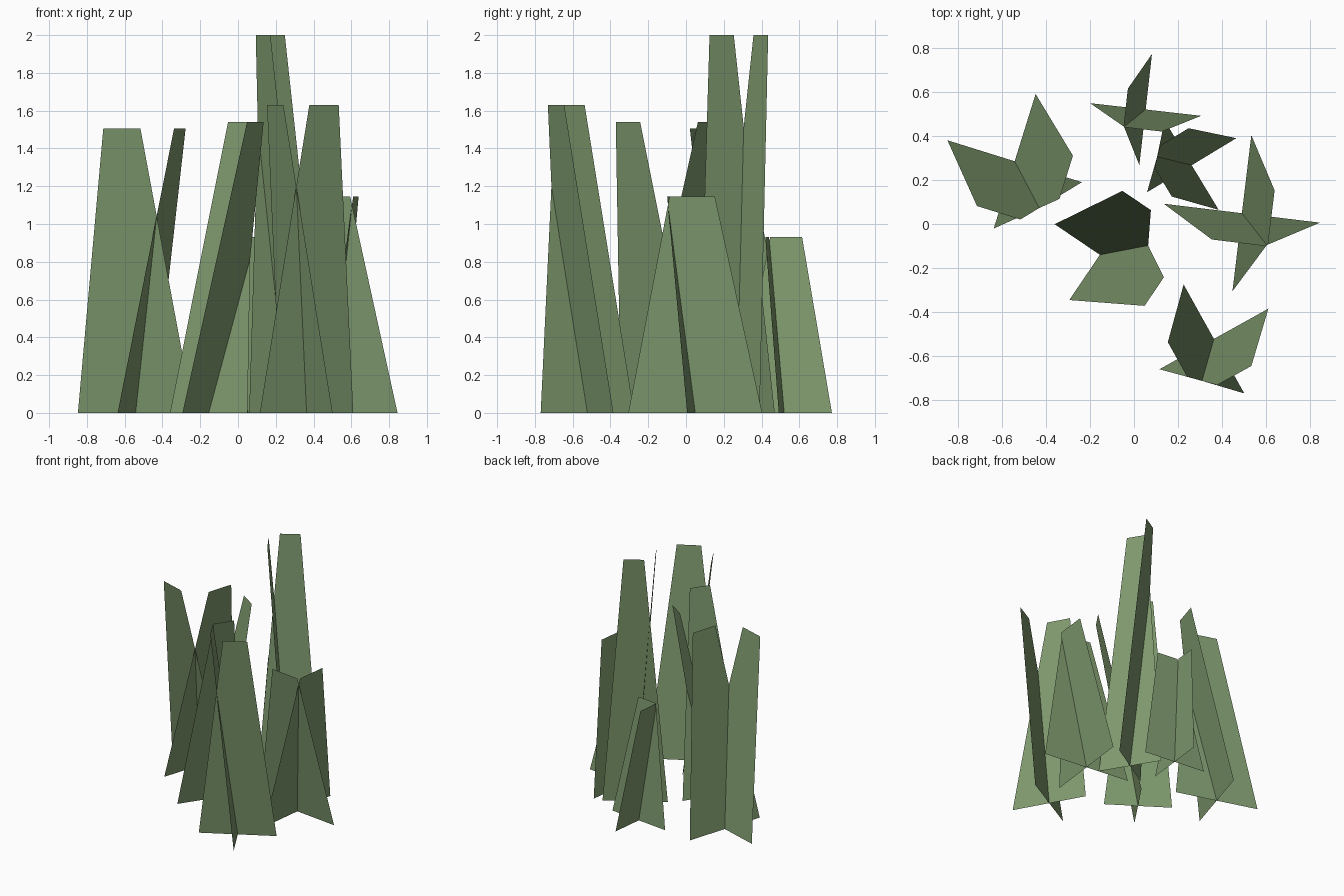
import bpy
from math import radians
from mathutils import Vector, Matrix

if "Cube" in bpy.data.objects:
    bpy.data.objects.remove(bpy.data.objects["Cube"])

green = bpy.data.materials.new("grass_green")
green.diffuse_color = (0.21, 0.32, 0.155, 1)
green.use_nodes = True
green.node_tree.nodes["Principled BSDF"].inputs["Base Color"].default_value = green.diffuse_color


def clump(name, x, y, angle, base, top, lean, height):
    """Two crossed tapered blades; each leans at right angles to its own base."""
    verts, faces = [], []
    centre = Vector((x, y, 0))
    for turn in (0, 90):
        rot = Matrix.Rotation(radians(angle + turn), 3, 'Z')
        outline = [(0, -base, 0), (0, base, 0), (lean, top, height), (lean, -top, height)]
        n = len(verts)
        verts += [centre + rot @ Vector(p) for p in outline]
        faces.append((n, n + 1, n + 2, n + 3))
    mesh = bpy.data.meshes.new(name)
    mesh.from_pydata(verts, [], faces)
    mesh.materials.append(green)
    bpy.context.collection.objects.link(bpy.data.objects.new(name, mesh))


# x, y, lean direction, base half width, top half width, lean distance, height
clumps = [
    (-0.542, 0.285, 252.7, 0.320, 0.103, 0.245, 1.505),
    (0.262, 0.267, 121.2, 0.237, 0.075, 0.151, 2.0),
    (0.363, -0.522, 209.1, 0.283, 0.089, 0.190, 1.63),
    (-0.155, -0.140, -34.1, 0.248, 0.078, 0.298, 1.54),
    (0.490, 0.049, 263.1, 0.357, 0.121, 0.135, 1.145),
    (0.053, 0.520, 173.5, 0.254, 0.085, 0.091, 0.93),
]
for i, values in enumerate(clumps, 1):
    clump(f"grass_clump_{i}", *values)
